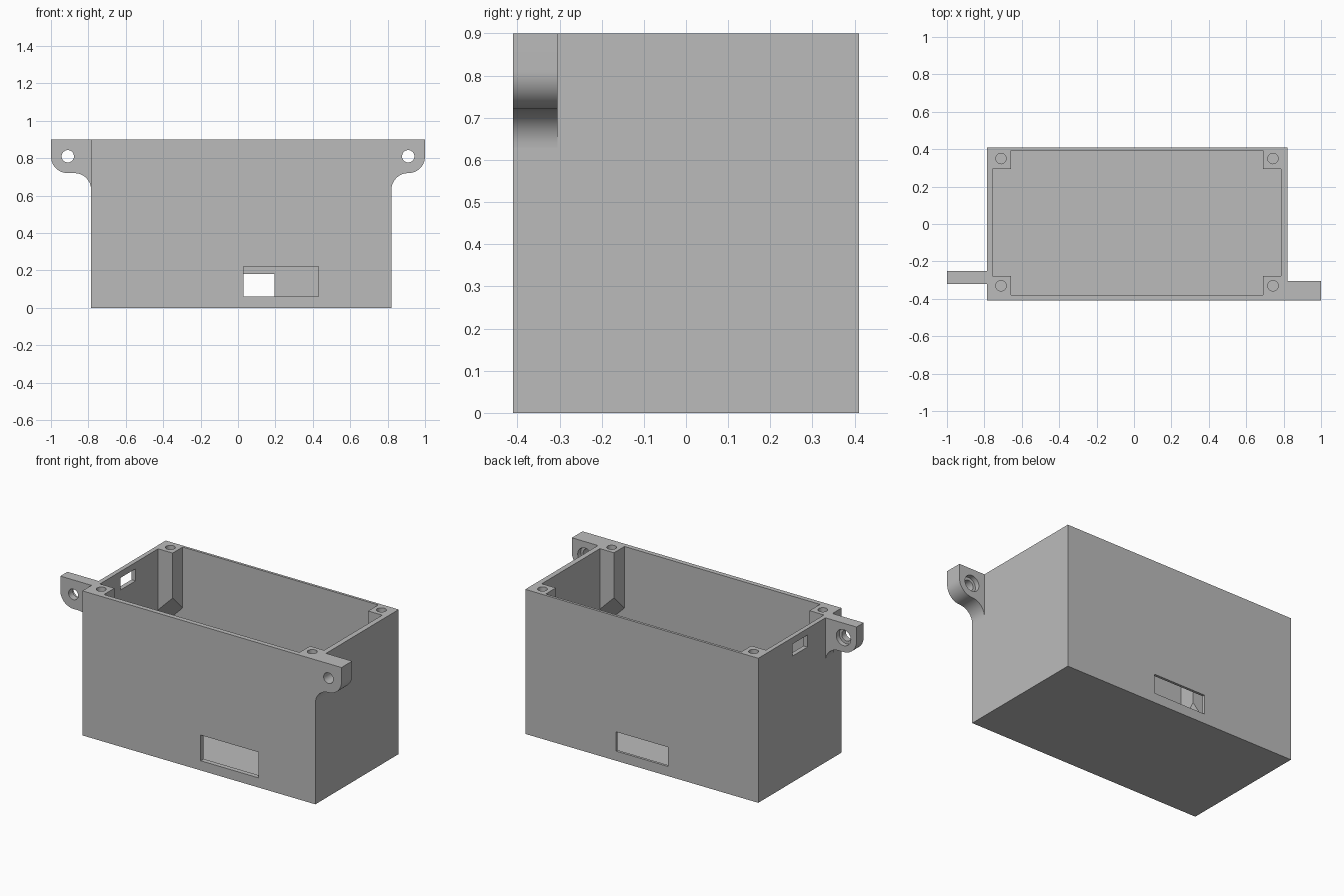
import bpy, bmesh
from math import sin, cos, pi, radians
from mathutils import Vector

if "Cube" in bpy.data.objects:
    bpy.data.objects.remove(bpy.data.objects["Cube"])

grey = bpy.data.materials.new("plain grey")
grey.use_nodes = True
COLOUR = (0.5, 0.5, 0.5, 1)
grey.diffuse_color = COLOUR
grey.node_tree.nodes["Principled BSDF"].inputs["Base Color"].default_value = COLOUR


def prism(name, ring, offset):
    """Solid made by pushing a closed ring of points along an offset."""
    bm = bmesh.new()
    face = bm.faces.new([bm.verts.new(p) for p in ring])
    grown = bmesh.ops.extrude_face_region(bm, geom=[face], use_keep_orig=True)
    moved = [v for v in grown["geom"] if isinstance(v, bmesh.types.BMVert)]
    bmesh.ops.translate(bm, verts=moved, vec=offset)
    bmesh.ops.recalc_face_normals(bm, faces=bm.faces)
    mesh = bpy.data.meshes.new(name)
    bm.to_mesh(mesh)
    bm.free()
    mesh.materials.append(grey)
    obj = bpy.data.objects.new(name, mesh)
    bpy.context.collection.objects.link(obj)
    return obj


def block(name, x, y, z):
    ring = [(x[0], y[0], z[0]), (x[1], y[0], z[0]), (x[1], y[1], z[0]), (x[0], y[1], z[0])]
    return prism(name, ring, (0, 0, z[1] - z[0]))


def rod(name, start, radius, offset, sides=32):
    """Cylinder along z or y, depending on the offset."""
    upright = offset[2] != 0
    ring = []
    for i in range(sides):
        a, b = radius * cos(2 * pi * i / sides), radius * sin(2 * pi * i / sides)
        ring.append(Vector(start) + Vector((a, b, 0) if upright else (a, 0, b)))
    return prism(name, ring, offset)


def combine(target, tool, operation="DIFFERENCE"):
    mod = target.modifiers.new(tool.name, "BOOLEAN")
    mod.operation, mod.object, mod.solver = operation, tool, "EXACT"
    bpy.context.view_layer.objects.active = target
    bpy.ops.object.modifier_apply(modifier=mod.name)
    bpy.data.objects.remove(tool)


def smooth(obj):
    bpy.ops.object.select_all(action="DESELECT")
    obj.select_set(True)
    bpy.context.view_layer.objects.active = obj
    bpy.ops.object.shade_smooth_by_angle(angle=radians(30))


TOP = 0.9
LEFT, RIGHT, DEPTH = -0.785, 0.82, 0.41

# Open box shell
shell = block("box_shell", (LEFT, RIGHT), (-DEPTH, DEPTH), (0, TOP))
combine(shell, block("cavity", (-0.757, 0.787), (-0.38, 0.394), (0.03, 1)))

# Corner screw posts with a slanted support underneath
for inner_x, outer_x, hole_x in ((-0.657, -0.77, -0.711), (0.69, 0.80, 0.743)):
    for inner_y, outer_y, hole_y in ((-0.277, -0.395, -0.33), (0.295, 0.402, 0.35)):
        post = block("corner_post", sorted((inner_x, outer_x)), sorted((inner_y, outer_y)), (0.6, TOP))
        for v in post.data.vertices:
            if v.co.z < 0.7:
                v.co.z = 0.62 - abs(v.co.x - inner_x) - abs(v.co.y - inner_y)
        combine(shell, post, "UNION")
        combine(shell, rod("screw_hole", (hole_x, hole_y, 0.65), 0.028, (0, 0, 0.4)))

# Openings in the front, back and side walls
combine(shell, block("front_window", (0.03, 0.43), (-0.5, -0.3), (0.06, 0.22)))
combine(shell, block("back_window", (-0.163, 0.195), (0.3, 0.5), (0.06, 0.18)))
combine(shell, block("side_slot", (-0.9, -0.7), (-0.074, 0.074), (0.785, 0.86)))
smooth(shell)


# Mounting lugs: rounded outer corner, then a hollow curve into the wall
def lug(name, side, wall, front, back):
    r, cx, cz = 0.09, 0.91, 0.81
    hollow_x = wall + r
    steps = [i * pi / 24 for i in range(13)]
    outline = [(wall, TOP), (1, TOP)]
    outline += [(cx + r * cos(a), cz - r * sin(a)) for a in steps]
    outline += [(hollow_x - r * sin(a), cz - 2 * r + r * cos(a)) for a in steps
                if a > 0 or hollow_x < cx - 0.001]
    obj = prism(name, [(side * x, front, z) for x, z in outline], (0, back - front, 0))
    combine(obj, rod("bolt_hole", (side * cx, front - 0.1, cz), 0.033, (0, 0.4, 0)))
    combine(obj, rod("bolt_recess", (side * cx, back - 0.03, cz), 0.05, (0, 0.1, 0)))
    smooth(obj)


lug("left_mounting_lug", 1, RIGHT, -DEPTH, -0.305)
lug("right_mounting_lug", -1, -LEFT, -0.32, -0.25)
